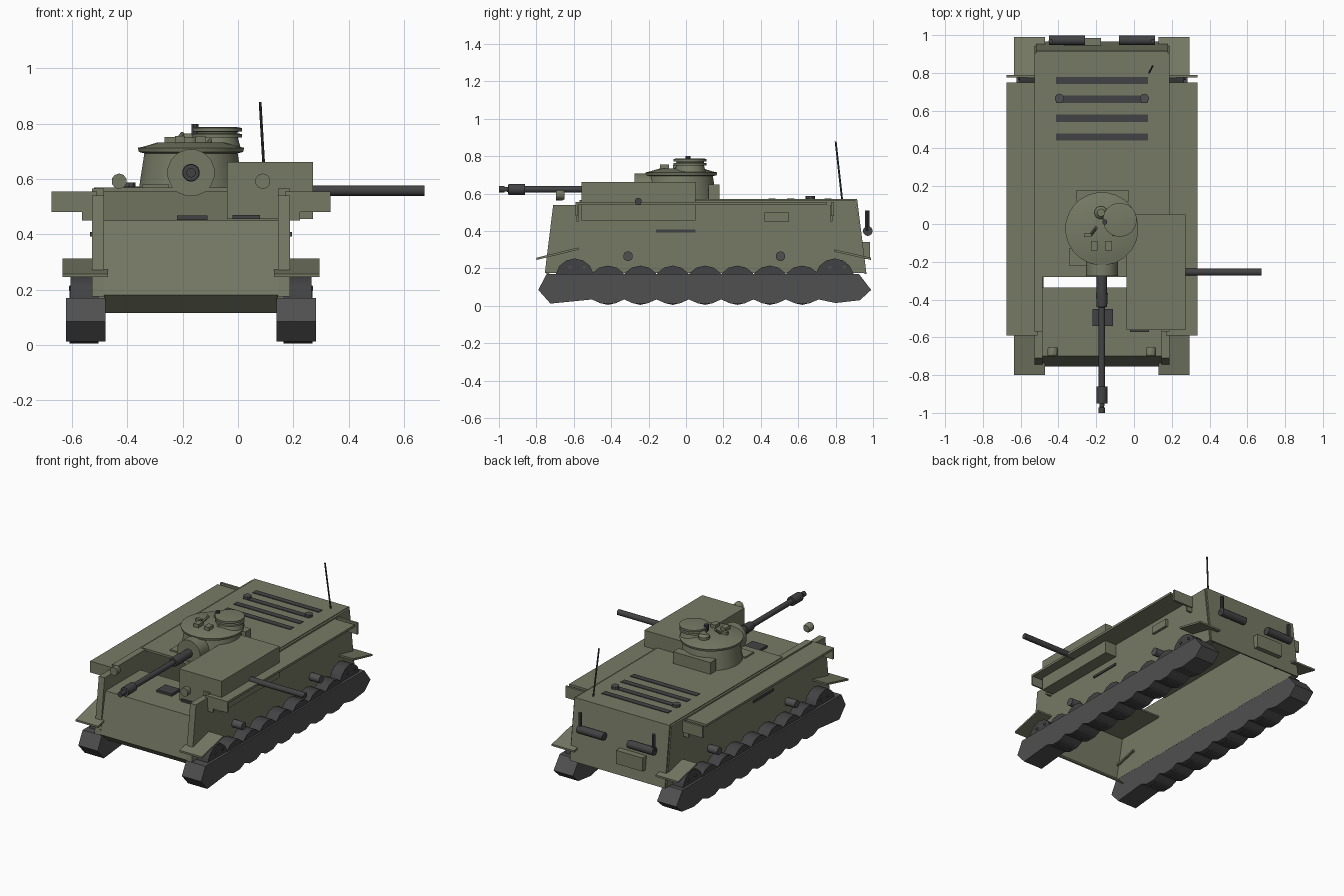
import bpy, bmesh, math
from mathutils import Vector

if "Cube" in bpy.data.objects:
    bpy.data.objects.remove(bpy.data.objects["Cube"])

CX = -0.17  # vehicle centre line


def material(name, c):
    m = bpy.data.materials.new(name)
    m.diffuse_color = (*c, 1)
    m.use_nodes = True
    m.node_tree.nodes["Principled BSDF"].inputs["Base Color"].default_value = m.diffuse_color
    return m


OLIVE = material("olive_paint", (0.185, 0.195, 0.13))
DARK = material("dark_metal", (0.055, 0.055, 0.058))
RUBBER = material("track_grey", (0.08, 0.08, 0.08))


def finish(bm, name, mat, smooth=False):
    bmesh.ops.recalc_face_normals(bm, faces=bm.faces)
    me = bpy.data.meshes.new(name)
    bm.to_mesh(me)
    bm.free()
    me.materials.append(mat)
    ob = bpy.data.objects.new(name, me)
    bpy.context.collection.objects.link(ob)
    if smooth:
        bpy.ops.object.select_all(action='DESELECT')
        ob.select_set(True)
        bpy.context.view_layer.objects.active = ob
        bpy.ops.object.shade_smooth_by_angle(angle=math.radians(35))
    return ob


def prism(name, x0, x1, pts, mat=OLIVE):
    """Extrude a (y, z) outline along x."""
    bm = bmesh.new()
    a = [bm.verts.new((x0, y, z)) for y, z in pts]
    b = [bm.verts.new((x1, y, z)) for y, z in pts]
    bm.faces.new(a)
    bm.faces.new(b[::-1])
    n = len(pts)
    for i in range(n):
        j = (i + 1) % n
        bm.faces.new((a[i], a[j], b[j], b[i]))
    return finish(bm, name, mat)


def box(name, x0, x1, y0, y1, z0, z1, mat=OLIVE):
    return prism(name, x0, x1, [(y0, z0), (y1, z0), (y1, z1), (y0, z1)], mat)


def lathe(name, origin, axis, prof, mat=OLIVE, n=16):
    """Revolve (distance along axis, radius) pairs into a closed solid."""
    bm = bmesh.new()
    q = Vector(axis).to_track_quat('Z', 'Y')
    rings = []
    for d, r in prof:
        rings.append([bm.verts.new(Vector(origin) + q @ Vector(
            (r * math.cos(2 * math.pi * (i + .5) / n), r * math.sin(2 * math.pi * (i + .5) / n), d)))
            for i in range(n)])
    bm.faces.new(rings[0])
    bm.faces.new(rings[-1])
    for a, b in zip(rings, rings[1:]):
        for i in range(n):
            j = (i + 1) % n
            bm.faces.new((a[i], a[j], b[j], b[i]))
    return finish(bm, name, mat, smooth=True)


def rod(name, a, b, r, mat=DARK, n=12):
    v = Vector(b) - Vector(a)
    return lathe(name, a, v, [(0, r), (v.length, r)], mat, n)


# Hull shell, open underneath: roof, front deck, front and rear plates
box("hull_roof", CX - .345, CX + .345, -.28, .915, .555, .57)
prism("front_plate", CX - .315, CX + .315,
      [(-.755, .18), (-.745, .18), (-.69, .44), (-.335, .44), (-.335, .45), (-.70, .45)])
prism("front_lower_plate", CX - .315, CX + .315,
      [(-.755, .18), (-.68, .115), (-.675, .12), (-.745, .185)])
prism("rear_plate", CX - .35, CX + .35,
      [(.905, .57), (.915, .57), (.965, .17), (.955, .17)])

# Track outline with a scalloped underside
wheel_y = [-.59 + .173 * i for i in range(9)]
outline = [(-.745, .17), (-.79, .085), (-.725, .012)]
for y in wheel_y[1:-1]:
    outline += [(y - .087, .034), (y - .035, .012), (y + .035, .012)]
outline += [(.71, .034), (.80, .015), (.93, .03), (.99, .085), (.925, .17)]

for s, side in ((-1, "left"), (1, "right")):
    def X(d):
        return CX + s * d
    # Side walls, stowage shelf and mudguards
    prism(f"side_wall_{side}", X(.315), X(.358),
          [(-.755, .175), (.955, .175), (.905, .565), (-.57, .565), (-.57, .54), (-.71, .54)])
    box(f"shelf_{side}", X(.34), X(.505), -.59, .75, .54, .555)
    box(f"shelf_front_end_{side}", X(.35), X(.505), -.59, -.58, .48, .555)
    box(f"shelf_rear_end_{side}", X(.35), X(.505), .775, .79, .48, .555)
    for y in (-.585, .77):
        box(f"shelf_bracket_{side}", X(.355), X(.395), y, y + .012, .45, .54)
    prism(f"front_mudguard_{side}", X(.30), X(.465),
          [(-.80, .245), (-.575, .30), (-.575, .312), (-.80, .257)])
    prism(f"rear_mudguard_{side}", X(.30), X(.465),
          [(.79, .29), (.99, .245), (.99, .257), (.79, .302)])
    # Running gear
    prism(f"track_{side}", X(.31), X(.452), outline, RUBBER)
    for i, y in enumerate(wheel_y[1:-1]):
        rod(f"road_wheel_{side}_{i}", (X(.335), y, .11), (X(.44), y, .11), .105, DARK, 14)
    for y, nm in ((-.595, "front"), (.795, "rear")):
        rod(f"{nm}_sprocket_{side}", (X(.335), y, .15), (X(.435), y, .15), .103, DARK, 14)
        for dy in (-.025, .05):
            rod(f"{nm}_sprocket_bolt_{side}", (X(.43), y + dy, .205), (X(.442), y + dy, .205), .009, RUBBER, 8)
    for y in (-.31, .505):
        rod(f"return_roller_{side}", (X(.35), y, .265), (X(.43), y, .265), .026, RUBBER)
    box(f"side_slot_{side}", X(.35), X(.366), -.16, .05, .393, .408, DARK)
    # Headlamps
    lathe(f"headlamp_{side}", (X(.26), -.65, .592), (0, -1, 0), [(0, .022), (.01, .028), (.045, .028)], OLIVE, 10)

box("tool_box", .185, .205, .42, .55, .45, .50)

# Side casemate with its gun pointing right
box("side_casemate", -.04, .272, -.56, .05, .455, .662)
rod("side_gun", (.26, -.255, .558), (.675, -.255, .558), .019)

# Driver vision parts
box("driver_visor", -.22, -.11, -.54, -.45, .452, .468, DARK)
box("second_visor", -.02, .08, -.572, -.56, .455, .47, DARK)

# Turret
TY = -.025
lathe("turret_body", (CX, TY, .565), (0, 0, 1), [(0, .19), (.13, .17)], OLIVE, 24)
lathe("turret_rim", (CX, TY, .565), (0, 0, 1),
      [(.128, .17), (.133, .19), (.148, .194), (.152, .175), (.168, .12)], OLIVE, 24)
box("turret_bin", -.305, -.03, .12, .18, .572, .65)
box("turret_foot", -.345, -.25, -.22, -.13, .568, .58)
rod("mantlet", (CX, -.16, .623), (CX, -.275, .623), .086, OLIVE, 16)
lathe("main_gun", (CX, -.27, .623), (0, -1, 0),
      [(0, .028), (.095, .028), (.096, .032), (.17, .028), (.171, .018), (.59, .018),
       (.591, .03), (.68, .03), (.681, .014), (.70, .012), (.701, .017), (.73, .017)], DARK)

# Commander's cupola and roof fittings
lathe("cupola", (-.075, .022, .715), (0, 0, 1),
      [(0, .085), (.035, .075), (.036, .09), (.048, .09), (.05, .075), (.056, .075),
       (.057, .09), (.07, .09), (.073, .07)], OLIVE, 20)
lathe("vent_dome", (-.175, .06, .72), (0, 0, 1), [(0, .035), (.03, .035), (.045, .02)], OLIVE, 12)
rod("cupola_sight", (-.155, .01, .76), (-.155, .01, .80), .014, DARK, 8)
for x, y in ((-.21, -.115), (-.135, -.115)):
    box("periscope", x - .018, x + .018, y - .025, y + .025, .72, .755)
box("small_periscope", -.265, -.225, -.07, -.05, .72, .752)
for x in (-.23, -.11):
    rod("cupola_brace", (x, -.06, .725), (x + .03, -.02, .765), .008, OLIVE, 8)

# Engine deck grilles and caps
for i in range(4):
    y = .46 + .1 * i
    box(f"deck_grille_{i}", -.412, .075, y - .019, y + .019, .568, .574, DARK)
for x in (-.395, .055):
    rod("deck_cap", (x, .665, .57), (x, .665, .588), .025, RUBBER, 10)

# Aerial
rod("aerial", (.098, .835, .565), (.08, .80, .878), .005, DARK, 8)

# Rear exhausts, pipes and box
for x0, x1, xp in ((-.45, -.26, -.44), (-.08, .11, .10)):
    rod("exhaust", (x0, .972, .40), (x1, .972, .40), .026, DARK, 14)
    rod("exhaust_pipe", (xp, .968, .40), (xp, .968, .51), .012, DARK, 10)
box("rear_box", -.37, -.175, .935, .985, .25, .34)
